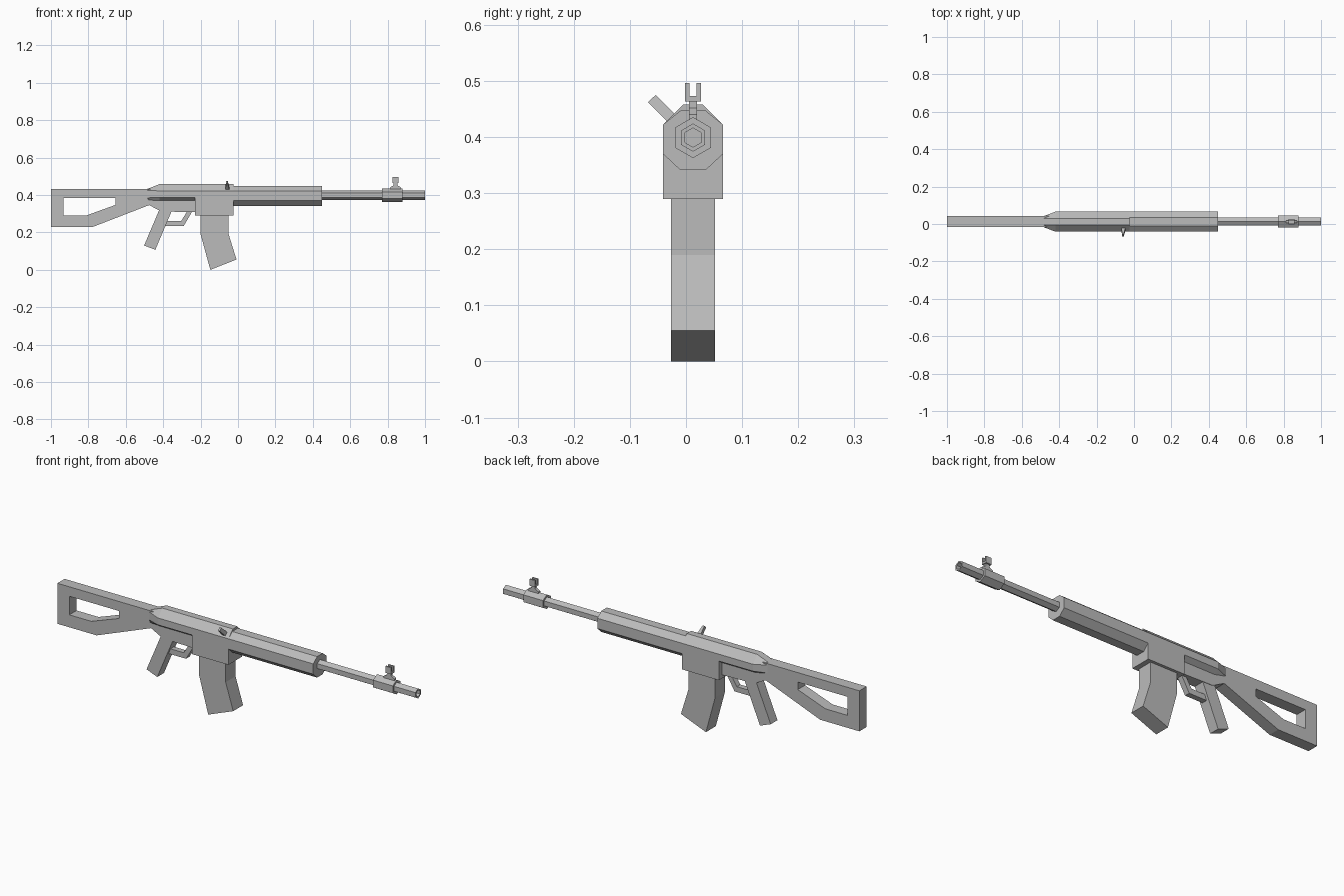
import bpy, bmesh, math
from mathutils import Vector

if "Cube" in bpy.data.objects:
    bpy.data.objects.remove(bpy.data.objects["Cube"])

CY = 0.0125  # centre plane of the body
gray = bpy.data.materials.new("plain gray")
gray.diffuse_color = (0.5, 0.5, 0.5, 1)
gray.use_nodes = True
gray.node_tree.nodes["Principled BSDF"].inputs["Base Color"].default_value = gray.diffuse_color


def finish(name, bm):
    bmesh.ops.recalc_face_normals(bm, faces=bm.faces)
    me = bpy.data.meshes.new(name)
    bm.to_mesh(me)
    bm.free()
    me.materials.append(gray)
    ob = bpy.data.objects.new(name, me)
    bpy.context.collection.objects.link(ob)
    return ob


def loft(name, rings):
    """Join rings of 3D points with quads and cap both ends."""
    bm = bmesh.new()
    vs = [[bm.verts.new(p) for p in r] for r in rings]
    n = len(vs[0])
    for a, b in zip(vs, vs[1:]):
        for i in range(n):
            j = (i + 1) % n
            bm.faces.new((a[i], a[j], b[j], b[i]))
    bm.faces.new(vs[0])
    bm.faces.new(vs[-1])
    return finish(name, bm)


def plate(name, pts, half, cy=CY):
    """Extrude an (x, z) profile across y."""
    return loft(name, [[(x, cy + s * half, z) for x, z in pts] for s in (-1, 1)])


def section(x, pts):
    """Mirror a half cross-section of (half width, z) points at x."""
    return ([(x, CY + w, z) for w, z in pts]
            + [(x, CY - w, z) for w, z in reversed(pts)])


def hexagon(x, r, z=0.399):
    return [(x, CY + r * math.sin(k * math.pi / 3), z + r * math.cos(k * math.pi / 3))
            for k in range(6)]


# skeleton stock: outer and inner loops joined into a frame
outer = [(-1, 0.433), (-1, 0.228), (-0.78, 0.228), (-0.47, 0.348), (-0.44, 0.433)]
inner = [(-0.933, 0.385), (-0.933, 0.291), (-0.81, 0.291), (-0.655, 0.347), (-0.655, 0.385)]
bm = bmesh.new()
loops = {}
for s in (-1, 1):
    for key, pts in (("o", outer), ("i", inner)):
        loops[key, s] = [bm.verts.new((x, CY + s * 0.029, z)) for x, z in pts]
for i in range(5):
    j = (i + 1) % 5
    for a, b in ((("o", 1), ("i", 1)), (("i", 1), ("i", -1)),
                 (("i", -1), ("o", -1)), (("o", -1), ("o", 1))):
        a, b = loops[a], loops[b]
        bm.faces.new((a[i], a[j], b[j], b[i]))
finish("stock", bm)

# receiver, tapering down to the stock at the rear
full = [(0.0175, 0.458), (0.0535, 0.422), (0.0535, 0.387), (0.029, 0.37)]
rear = [(0.0175, 0.433), (0.029, 0.425), (0.029, 0.385), (0.027, 0.372)]
loft("receiver", [section(-0.484, rear), section(-0.42, full), section(-0.025, full)])

# narrow lower housing and magazine well
plate("lower_housing", [(-0.475, 0.385), (-0.475, 0.346), (-0.41, 0.312),
                        (-0.225, 0.308), (-0.225, 0.385)], 0.029)
plate("magazine_well", [(-0.23, 0.29), (-0.025, 0.29), (-0.025, 0.42), (-0.23, 0.42)], 0.0535)

# bent magazine
plate("magazine", [(-0.20, 0.30), (-0.20, 0.19), (-0.148, 0.0), (-0.008, 0.055),
                   (-0.05, 0.19), (-0.05, 0.30)], 0.0395)

# grip and guard
plate("grip", [(-0.415, 0.335), (-0.502, 0.13), (-0.442, 0.107), (-0.35, 0.325)], 0.027)
plate("trigger_guard", [(-0.40, 0.262), (-0.40, 0.235), (-0.29, 0.235), (-0.245, 0.312),
                        (-0.272, 0.312), (-0.303, 0.262)], 0.014)

# octagonal handguard
octagon = [(0.0225, 0.447), (0.0535, 0.422), (0.0535, 0.370), (0.0225, 0.341)]
loft("handguard", [section(-0.03, octagon), section(0.45, octagon)])

# hexagonal barrel with an open muzzle, and its collar
loft("barrel", [hexagon(0.44, 0.025), hexagon(1.0, 0.025),
                hexagon(1.0, 0.017), hexagon(0.95, 0.017)])
loft("barrel_collar", [hexagon(0.77, 0.0365), hexagon(0.88, 0.0365)])

# front sight: tapered foot, crossbar and two prongs
plate("sight_foot", [(0.812, 0.42), (0.872, 0.42), (0.872, 0.44), (0.852, 0.452),
                     (0.852, 0.465), (0.832, 0.465), (0.832, 0.452), (0.812, 0.44)], 0.007)
plate("sight_bar", [(0.826, 0.463), (0.858, 0.463), (0.858, 0.473), (0.826, 0.473)], 0.014)
for side, s in (("left", 1), ("right", -1)):
    plate("sight_prong_" + side, [(0.826, 0.47), (0.858, 0.47), (0.858, 0.496),
                                  (0.826, 0.496)], 0.004, CY + s * 0.010)

# side handle, slanting up and out and narrowing at the tip
base = [(-0.016, 0.437), (-0.030, 0.424)]
tip = [(-0.054, 0.475), (-0.068, 0.462)]
loft("side_handle", [[(x0, *p[0]), (x1, *p[0]), (x1, *p[1]), (x0, *p[1])]
                     for p, x0, x1 in ((base, -0.066, -0.045), (tip, -0.065, -0.055))])
